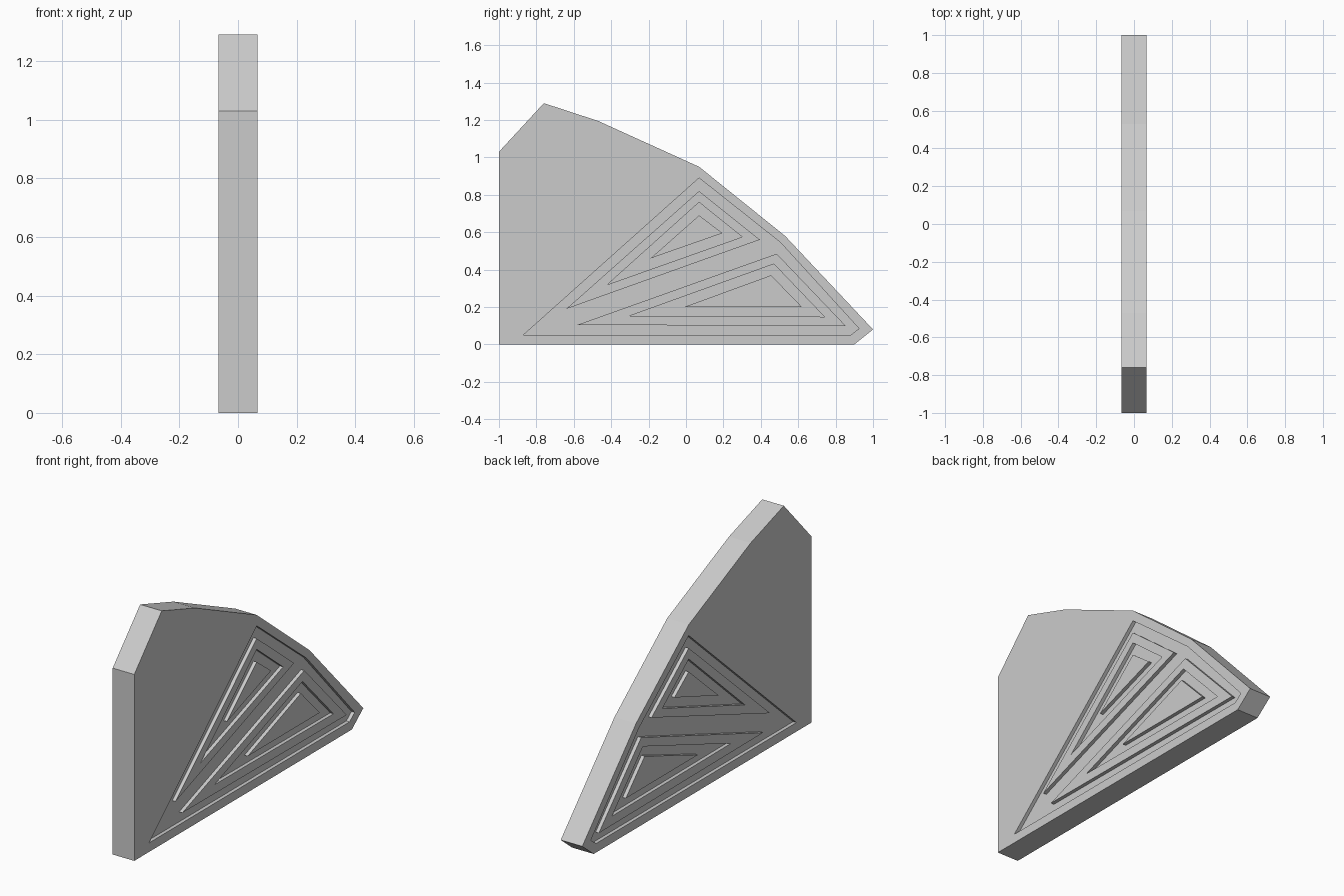
import bpy, bmesh
from mathutils import Matrix

if "Cube" in bpy.data.objects:
    bpy.data.objects.remove(bpy.data.objects["Cube"])

HALF = 0.066     # half thickness of the plate
DEPTH = 0.02     # depth of the grooves

# Profiles are (y, z) points
OUTLINE = [(-1, 0), (0.9, 0), (1, 0.08), (0.53, 0.58), (0.07, 0.95),
           (-0.47, 1.195), (-0.76, 1.29), (-1, 1.03)]

# Nested outlines: groove / raised / groove / raised
GROOVES = [
    [(-0.87, 0.05), (0.88, 0.05), (0.925, 0.085), (0.505, 0.545), (0.07, 0.89)],
    [(-0.64, 0.19), (0.395, 0.56), (0.07, 0.82)],
    [(-0.42, 0.32), (0.30, 0.575), (0.07, 0.76)],
    [(-0.19, 0.46), (0.195, 0.595), (0.07, 0.69)],
    [(-0.58, 0.105), (0.855, 0.098), (0.485, 0.485)],
    [(-0.30, 0.153), (0.74, 0.148), (0.47, 0.43)],
    [(-0.01, 0.2), (0.62, 0.2), (0.455, 0.37)],
]

# local x, y, z -> world y, z, x
TO_SIDE = Matrix(((0, 0, 1, 0), (1, 0, 0, 0), (0, 1, 0, 0), (0, 0, 0, 1)))


def prism(name, loops, half, x=0.0):
    """Extrude a filled flat curve (inner loops become holes) along x."""
    curve = bpy.data.curves.new(name, 'CURVE')
    curve.dimensions = '2D'
    curve.fill_mode = 'BOTH'
    curve.extrude = half
    for pts in loops:
        s = curve.splines.new('POLY')
        s.points.add(len(pts) - 1)
        for p, (a, b) in zip(s.points, pts):
            p.co = (a, b, 0, 1)
        s.use_cyclic_u = True
    tmp = bpy.data.objects.new(name + "_curve", curve)
    bpy.context.collection.objects.link(tmp)
    bpy.context.view_layer.update()
    dg = bpy.context.evaluated_depsgraph_get()
    mesh = bpy.data.meshes.new_from_object(tmp.evaluated_get(dg))
    bpy.data.objects.remove(tmp)

    bm = bmesh.new()
    bm.from_mesh(mesh)
    bmesh.ops.transform(bm, matrix=Matrix.Translation((x, 0, 0)) @ TO_SIDE, verts=bm.verts)
    bmesh.ops.remove_doubles(bm, verts=bm.verts, dist=1e-4)
    bmesh.ops.recalc_face_normals(bm, faces=bm.faces)
    for f in bm.faces:
        f.smooth = False
    bm.to_mesh(mesh)
    bm.free()
    obj = bpy.data.objects.new(name, mesh)
    bpy.context.collection.objects.link(obj)
    return obj


# Solid plate
plate = prism("fin_plate", [OUTLINE], HALF)

# Grooves cut into both faces
for side in (-1, 1):
    cutter = prism("groove_cutter", GROOVES, DEPTH, side * HALF)
    cutter.hide_render = True
    mod = plate.modifiers.new("grooves", 'BOOLEAN')
    mod.operation = 'DIFFERENCE'
    mod.solver = 'EXACT'
    mod.object = cutter
    bpy.context.view_layer.objects.active = plate
    bpy.ops.object.modifier_apply(modifier=mod.name)
    bpy.data.objects.remove(cutter)
